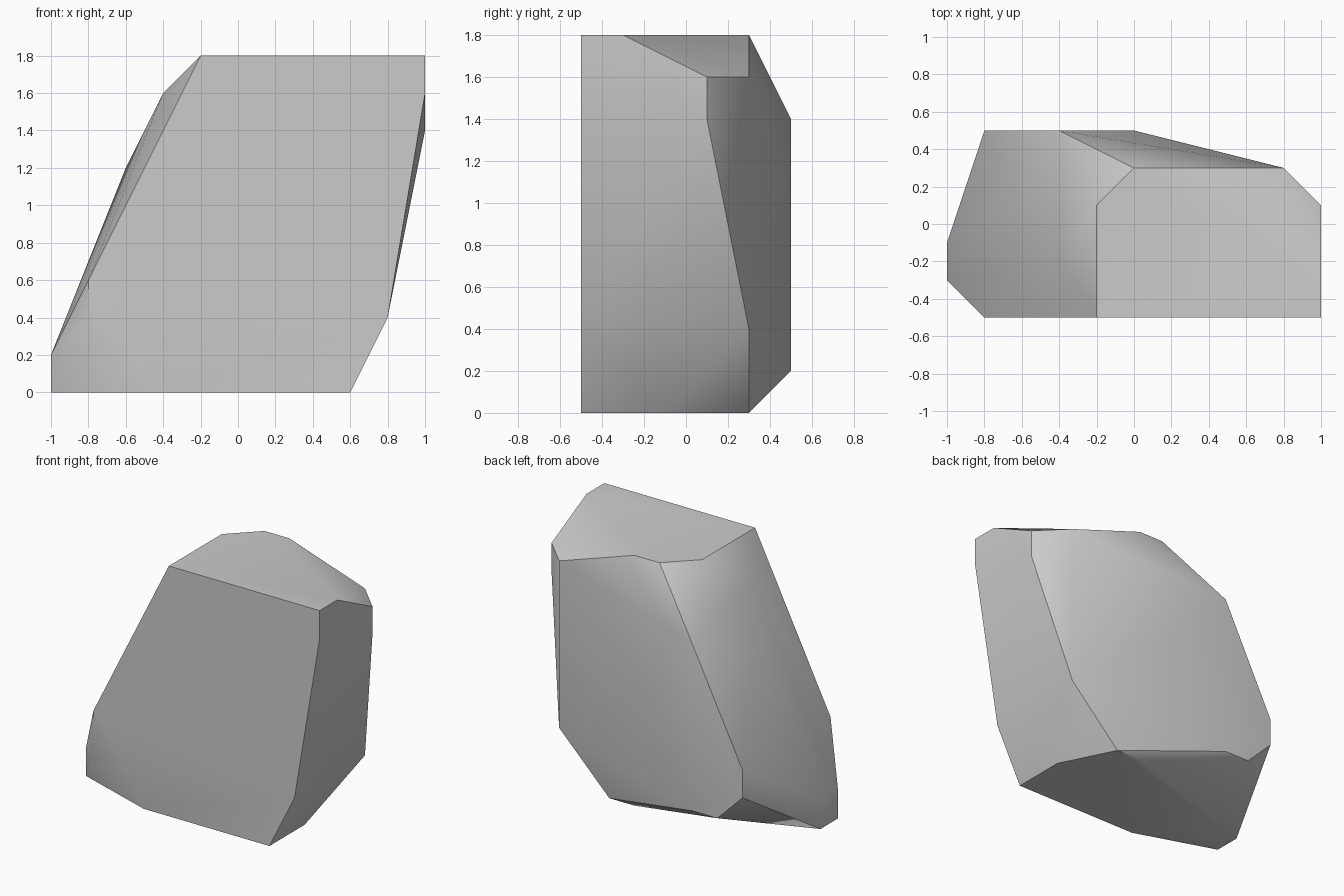
import bpy
import bmesh
import math

# Remove the default object
default_object = bpy.data.objects.get("Cube")
if default_object:
    bpy.data.objects.remove(default_object, do_unlink=True)


def make_material(name, colour):
    material = bpy.data.materials.new(name)
    material.use_nodes = True
    material.diffuse_color = colour
    material.node_tree.nodes["Principled BSDF"].inputs["Base Color"].default_value = colour
    return material


def make_hull(name, corner_groups, unit, material):
    """Wrap a closed, faceted skin around groups of corner points."""
    mesh = bpy.data.meshes.new(name)
    shape = bmesh.new()
    for group in corner_groups:
        for x, y, *heights in group:
            for z in heights:
                shape.verts.new((x * unit, y * unit, z * unit))
    hull = bmesh.ops.convex_hull(shape, input=shape.verts[:])
    spare = {item for item in hull["geom_interior"] + hull["geom_unused"]
             if isinstance(item, bmesh.types.BMVert)}
    bmesh.ops.delete(shape, geom=list(spare), context="VERTS")
    # Merge coplanar triangles into clean flat facets
    bmesh.ops.dissolve_limit(shape, angle_limit=math.radians(1),
                             verts=shape.verts[:], edges=shape.edges[:])
    bmesh.ops.recalc_face_normals(shape, faces=shape.faces[:])
    shape.to_mesh(mesh)
    shape.free()
    mesh.materials.append(material)
    rock = bpy.data.objects.new(name, mesh)
    bpy.context.collection.objects.link(rock)
    return rock


# Corners of each side of the boulder: x, y, then one or two heights, in tenths
front_side = [(-8, -5, 4, 6), (-4, -5, 0), (6, -5, 0),
              (8, -5, 4), (10, -5, 16, 18), (-2, -5, 18)]
low_side = [(-10, -3, 0, 2), (-10, -1, 0, 2), (-6, 1, 12), (-4, -2, 16)]
back_side = [(-8, 5, 4, 6), (-6, 5, 2), (-4, 5, 2, 14), (0, 5, 10),
             (2, 3, 0), (4, 3, 0)]
high_side = [(6, -1, 0), (8, 3, 4, 16), (10, 1, 14, 16)]
crown = [(10, -3, 18), (2, 3, 18), (0, 3, 18), (-2, 1, 18)]

stone_grey = make_material("stone grey", (0.6, 0.6, 0.6, 1))
boulder = make_hull("boulder", [front_side, low_side, back_side, high_side, crown],
                    0.1, stone_grey)

# Soften shallow facets, keep the strong ridges crisp
bpy.ops.object.select_all(action="DESELECT")
boulder.select_set(True)
bpy.context.view_layer.objects.active = boulder
bpy.ops.object.shade_smooth_by_angle(angle=math.radians(35))
